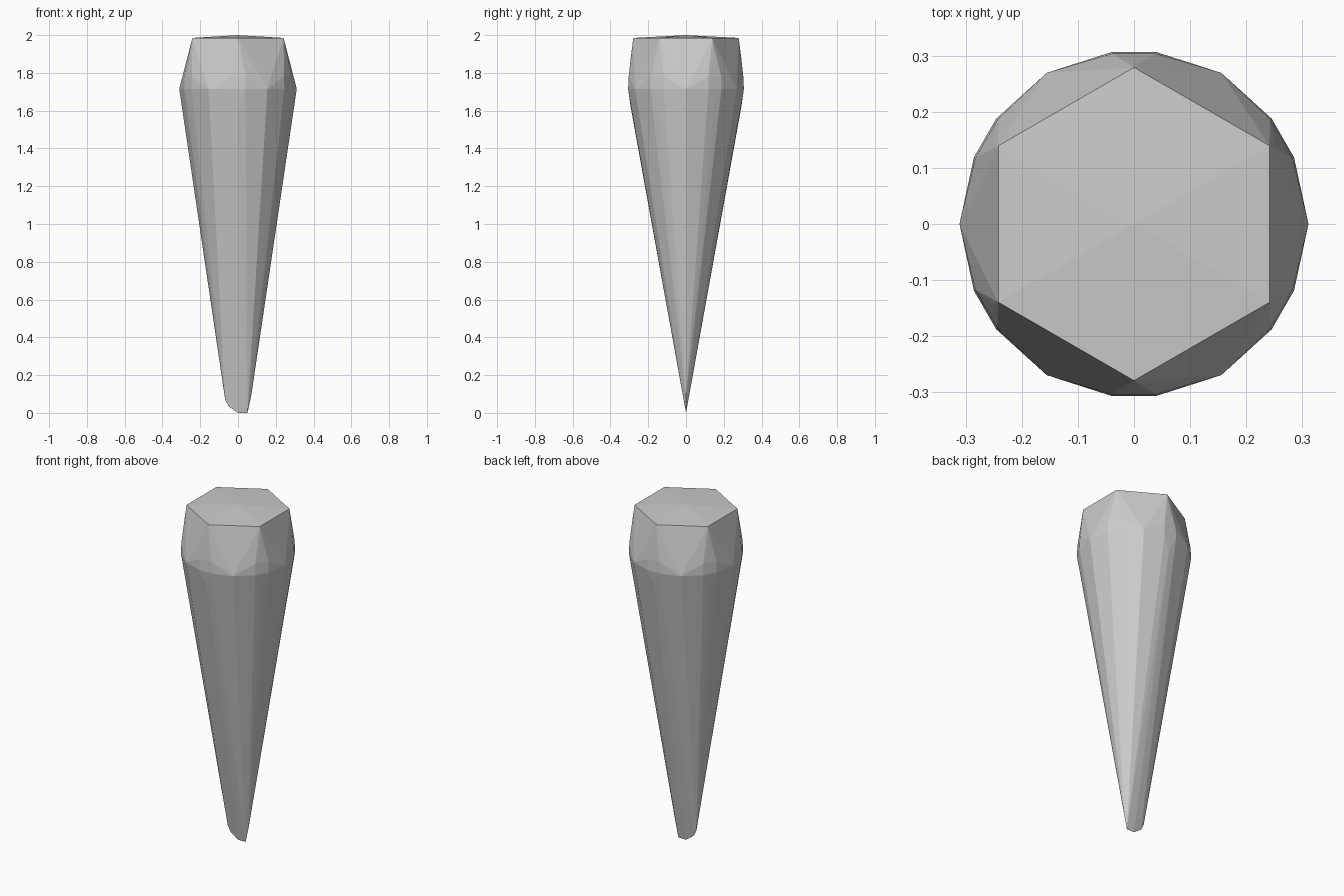
import bpy, bmesh
from math import radians, cos, sin

if "Cube" in bpy.data.objects:
    bpy.data.objects.remove(bpy.data.objects["Cube"])

bm = bmesh.new()


def polar(angle, radius, z):
    a = radians(angle)
    bm.verts.new((radius * cos(a), radius * sin(a), z))


# Slightly domed hexagonal top
bm.verts.new((0, 0, 2.0))

for i in range(6):
    side, corner = i * 60, i * 60 + 30
    # Hexagon corner and the short crease below it
    polar(corner, 0.279, 1.985)
    polar(corner, 0.290, 1.90)
    # Shoulder: middle of each side, plus a narrow chamfer at each corner
    polar(side, 0.311, 1.715)
    for offset in (-7.4, 7.4):
        polar(corner + offset, 0.306, 1.78)
        polar(corner + offset, 0.309, 1.715)
    # Lower end of the chamfer, where the long taper begins
    polar(corner, 0.293, 1.62)

# Flattened chisel tip
for x, z in ((-0.068, 0.07), (-0.05, 0.035), (0, 0), (0.05, 0), (0.07, 0.09)):
    bm.verts.new((x, 0, z))

# Faceted skin around all the rings
hull = bmesh.ops.convex_hull(bm, input=bm.verts[:])
loose = [v for v in bm.verts if not v.link_faces]
bmesh.ops.delete(bm, geom=loose, context='VERTS')
bmesh.ops.recalc_face_normals(bm, faces=bm.faces[:])

mesh = bpy.data.meshes.new("tapered_spike")
bm.to_mesh(mesh)
bm.free()
spike = bpy.data.objects.new("tapered_spike", mesh)
bpy.context.collection.objects.link(spike)
